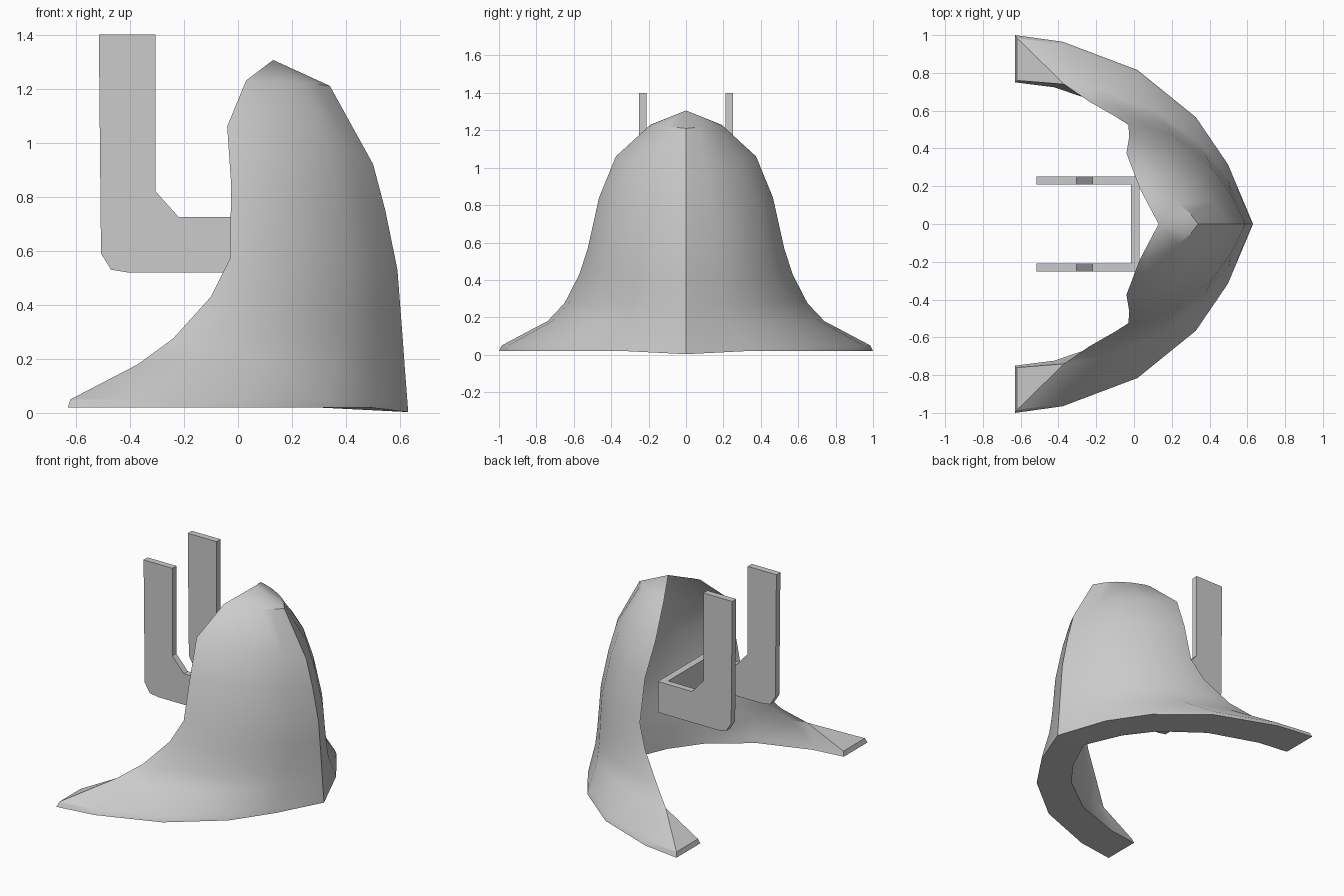
import bpy, bmesh

if "Cube" in bpy.data.objects:
    bpy.data.objects.remove(bpy.data.objects["Cube"])

# Normalised plan section, ridge -> rim (x share, y share)
SECTION = [(1, 0), (.895, .315), (.76, .565), (.515, .815), (.2, .965), (0, 1)]
# Rim points from foot tip to just below the apex
RIM = [(-.63, 1, .02), (-.62, .985, .05), (-.37, .74, .18), (-.24, .65, .275),
       (-.1, .57, .43), (-.03, .525, .57), (-.025, .465, .84), (-.04, .375, 1.06),
       (.03, .19, 1.23)]
FOOT_INNER = [(-.63, .75, .02), (-.62, .76, .05)]
# Centre-line profiles (x, z)
OUTER = [(.63, .003), (.627, .04), (.617, .17), (.61, .27), (.6, .4), (.59, .53),
         (.545, .75), (.5, .92), (.34, 1.21)]
INNER = [(.41, .015), (.41, .04), (.405, .17), (.4, .27), (.395, .4), (.385, .53),
         (.36, .75), (.32, .92), (.23, 1.17)]
# How much each section is flattened towards a straight wedge
OUTER_FLAT = [0, .02, .12, .18, .25, .3, .38, .42, .5]
INNER_FLAT = [0, .05, .5, .5, .5, .5, .5, .5, .6]
APEX = (.13, 0, 1.306)


def finish(name, bm, smooth):
    bmesh.ops.remove_doubles(bm, verts=bm.verts, dist=1e-4)
    bmesh.ops.recalc_face_normals(bm, faces=bm.faces)
    me = bpy.data.meshes.new(name)
    bm.to_mesh(me)
    bm.free()
    ob = bpy.data.objects.new(name, me)
    bpy.context.collection.objects.link(ob)
    if smooth:
        bpy.ops.object.select_all(action='DESELECT')
        ob.select_set(True)
        bpy.context.view_layer.objects.active = ob
        bpy.ops.object.shade_smooth_by_angle(angle=0.52)
    return ob


def make_grid(bm, ridge, ends, flat, side):
    rows = []
    for (rx, rz), (ex, ey, ez), k in zip(ridge, ends, flat):
        row = []
        for u, v in SECTION:
            t = min(1, v * 3) if ez < .1 else v
            u -= k * u * (1 - u)
            row.append(bm.verts.new((ex + (rx - ex) * u, side * ey * v,
                                     rz + (ez - rz) * t)))
        rows.append(row)
    for a, b in zip(rows, rows[1:]):
        for i in range(len(a) - 1):
            bm.faces.new((a[i], a[i + 1], b[i + 1], b[i]))
    top = bm.verts.new(APEX)
    last = rows[-1]
    for i in range(len(last) - 1):
        bm.faces.new((last[i], last[i + 1], top))
    return rows


# Curved cowl: outer and inner skins joined by base and foot faces
bm = bmesh.new()
for side in (1, -1):
    o = make_grid(bm, OUTER, RIM, OUTER_FLAT, side)
    n = make_grid(bm, INNER, FOOT_INNER + RIM[2:], INNER_FLAT, side)
    for i in range(len(SECTION) - 1):
        bm.faces.new((o[0][i], o[0][i + 1], n[0][i + 1], n[0][i]))
    bm.faces.new((o[0][-1], o[1][-1], n[1][-1], n[0][-1]))
    bm.faces.new((o[1][-1], o[2][-1], n[1][-1]))
finish("curved_cowl", bm, True)


# Extrude an x-z profile along y
def plate(name, pts, y0, y1):
    bm = bmesh.new()
    f = bm.faces.new([bm.verts.new((x, y0, z)) for x, z in pts])
    ext = bmesh.ops.extrude_face_region(bm, geom=[f])
    vs = [g for g in ext["geom"] if isinstance(g, bmesh.types.BMVert)]
    bmesh.ops.translate(bm, verts=vs, vec=(0, y1 - y0, 0))
    # the source cap stays in place, closing the plate
    return finish(name, bm, False)


# Bracket: two upright arms and a cross plate
ARM = [(-.515, 1.4), (-.305, 1.4), (-.305, .82), (-.22, .725), (.03, .725),
       (.03, .52), (-.41, .52), (-.47, .53), (-.507, .59)]
plate("bracket_arm_back", ARM, .21, .252)
plate("bracket_arm_front", ARM, -.252, -.21)
plate("bracket_cross_plate", [(-.017, .52), (.03, .52), (.03, .725), (-.017, .725)], -.21, .21)
